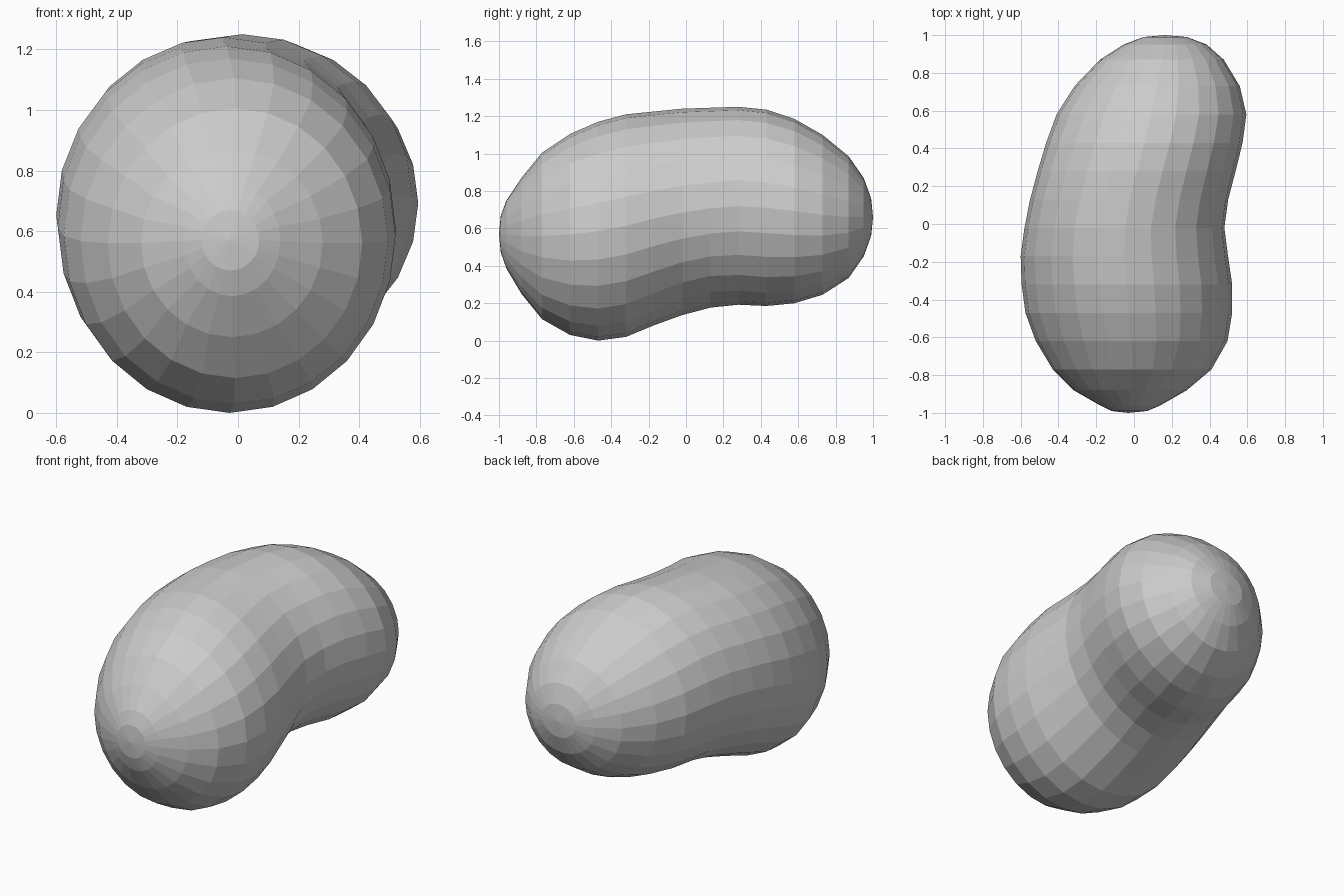
import bpy, bmesh, math

if "Cube" in bpy.data.objects:
    bpy.data.objects.remove(bpy.data.objects["Cube"])

SIDES = 24
# Cross-sections along the body: y, left, right, bottom, top
SECTIONS = [
    (-0.99, -0.12, 0.07, 0.47, 0.67),
    (-0.96, -0.18, 0.14, 0.385, 0.75),
    (-0.88, -0.32, 0.28, 0.25, 0.87),
    (-0.77, -0.43, 0.41, 0.115, 1.005),
    (-0.62, -0.52, 0.495, 0.03, 1.105),
    (-0.47, -0.575, 0.52, 0.0, 1.17),
    (-0.32, -0.595, 0.52, 0.02, 1.21),
    (-0.17, -0.60, 0.50, 0.08, 1.225),
    (-0.02, -0.58, 0.485, 0.13, 1.24),
    (0.13, -0.55, 0.505, 0.17, 1.245),
    (0.28, -0.51, 0.54, 0.19, 1.25),
    (0.43, -0.465, 0.575, 0.185, 1.235),
    (0.58, -0.41, 0.595, 0.20, 1.185),
    (0.73, -0.315, 0.56, 0.245, 1.10),
    (0.87, -0.18, 0.475, 0.335, 0.985),
    (0.95, -0.055, 0.385, 0.45, 0.87),
    (0.99, 0.05, 0.28, 0.56, 0.76),
]


def ring(bm, y, left, right, bottom, top):
    """Elliptical ring with a shallow hollow on the lower right at mid-length."""
    cx, cz = (left + right) / 2, (bottom + top) / 2
    rx, rz = (right - left) / 2, (top - bottom) / 2
    hollow = 0.03 * math.exp(-((y - 0.05) / 0.2) ** 2)
    verts = []
    for i in range(SIDES):
        a = 2 * math.pi * i / SIDES
        d = hollow * max(0.0, math.cos(a + math.pi / 4)) ** 4
        verts.append(bm.verts.new((cx + (rx - d) * math.cos(a), y,
                                   cz + (rz - d) * math.sin(a))))
    return verts


# Bean body: rings joined by quads, closed by a fan at each end
bm = bmesh.new()
rings = [ring(bm, *s) for s in SECTIONS]
for a, b in zip(rings, rings[1:]):
    for i in range(SIDES):
        j = (i + 1) % SIDES
        bm.faces.new((a[i], a[j], b[j], b[i]))
for end, tip in ((rings[0], (-0.03, -1.0, 0.57)), (rings[-1], (0.165, 1.0, 0.66))):
    pole = bm.verts.new(tip)
    for i in range(SIDES):
        bm.faces.new((end[i], end[(i + 1) % SIDES], pole))
bmesh.ops.recalc_face_normals(bm, faces=bm.faces[:])

mesh = bpy.data.meshes.new("bean_body")
bm.to_mesh(mesh)
bm.free()
body = bpy.data.objects.new("bean_body", mesh)
bpy.context.collection.objects.link(body)
